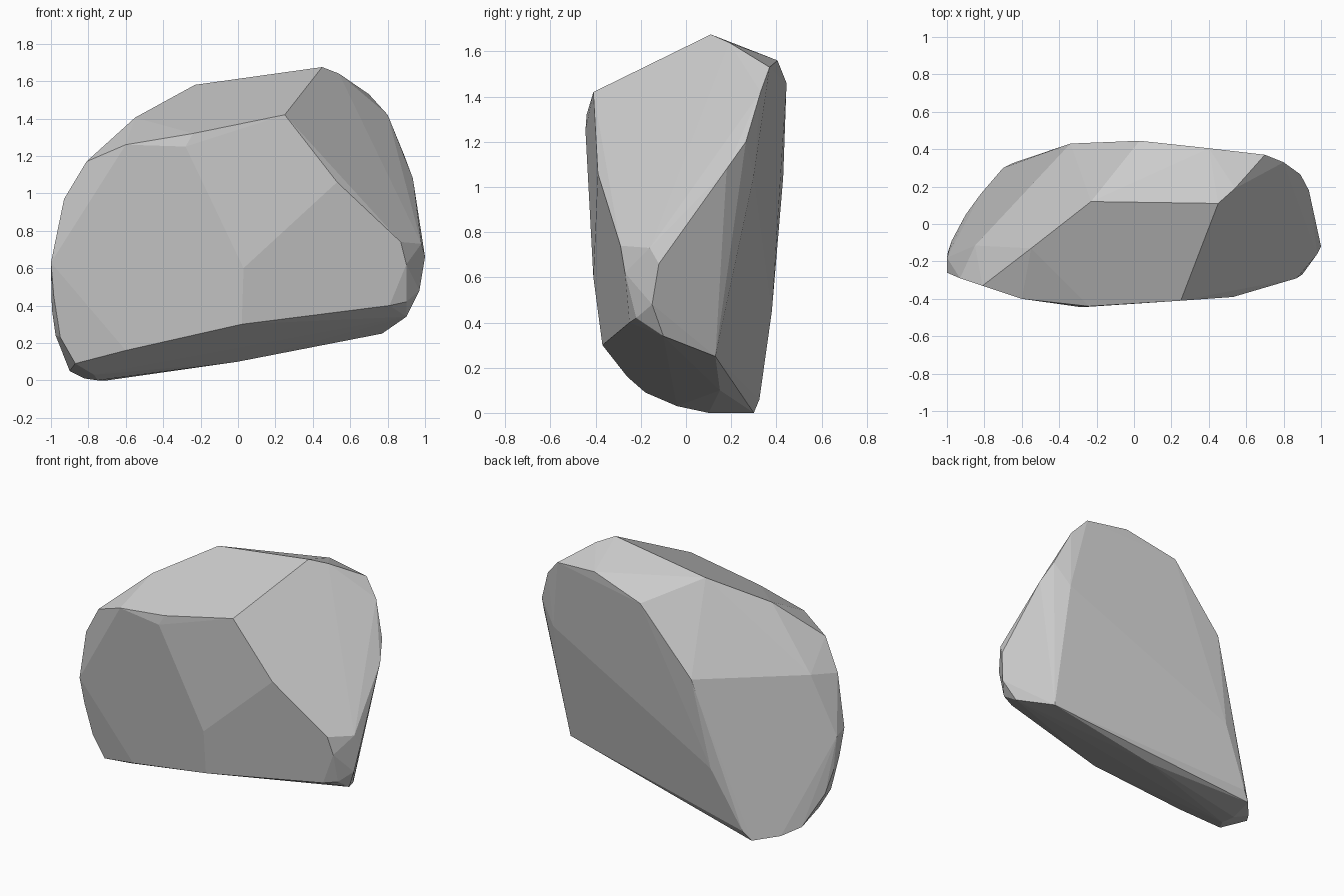
import bpy, bmesh

# Corner points of the boulder, grouped by side; the rock is their convex hull
front = [(-.87, -.18, .09), (-.6, -.26, .16), (.02, -.37, .30), (.03, -.41, .60),
         (.53, -.39, 1.06), (.25, -.41, 1.42), (-.24, -.44, 1.32),
         (-.28, -.445, 1.25), (-.6, -.40, 1.26), (-.81, -.33, 1.17), (-.93, -.29, .97)]
left = [(-1, -.26, .63), (-1, -.18, .60), (-.995, -.15, .38), (-.975, -.09, .24),
        (-.85, -.115, 1.0), (-.92, -.20, .86), (-.95, -.19, .23), (-.985, -.23, .45)]
bottom = [(-.82, .16, .01), (-.70, .30, .0), (-.65, .325, .06), (-.77, -.04, .03),
          (-.75, .1, .0), (-.9, .05, .05), (0, .15, .1), (.77, .13, .25),
          (.81, -.25, .40), (.9, -.1, .34)]
back = [(-.58, .335, .15), (-.45, .38, .45), (-.34, .43, 1.04), (.03, .445, 1.46),
        (.40, .405, 1.56), (.70, .37, 1.53), (.80, .33, 1.42), (.78, .30, 1.05)]
right = [(.87, -.29, .74), (.98, -.16, .73), (.9, -.27, .62), (.97, -.15, .48),
         (.9, -.22, .42), (1, -.12, .66), (.935, .18, 1.08), (.89, .265, 1.20)]
top = [(-.23, .12, 1.58), (.45, .11, 1.675), (.54, .19, 1.64), (-.55, -.13, 1.405)]

bm = bmesh.new()
for p in front + left + bottom + back + right + top:
    bm.verts.new(p)
bmesh.ops.convex_hull(bm, input=bm.verts)

# Drop points that ended up inside the hull
loose = [v for v in bm.verts if not v.link_faces]
bmesh.ops.delete(bm, geom=loose, context='VERTS')
bmesh.ops.recalc_face_normals(bm, faces=bm.faces)

# Merge nearly coplanar triangles into broad flat facets
bmesh.ops.dissolve_limit(bm, angle_limit=0.04, verts=bm.verts, edges=bm.edges)

mesh = bpy.data.meshes.new("boulder")
bm.to_mesh(mesh)
bm.free()
boulder = bpy.data.objects.new("boulder", mesh)
bpy.context.collection.objects.link(boulder)
